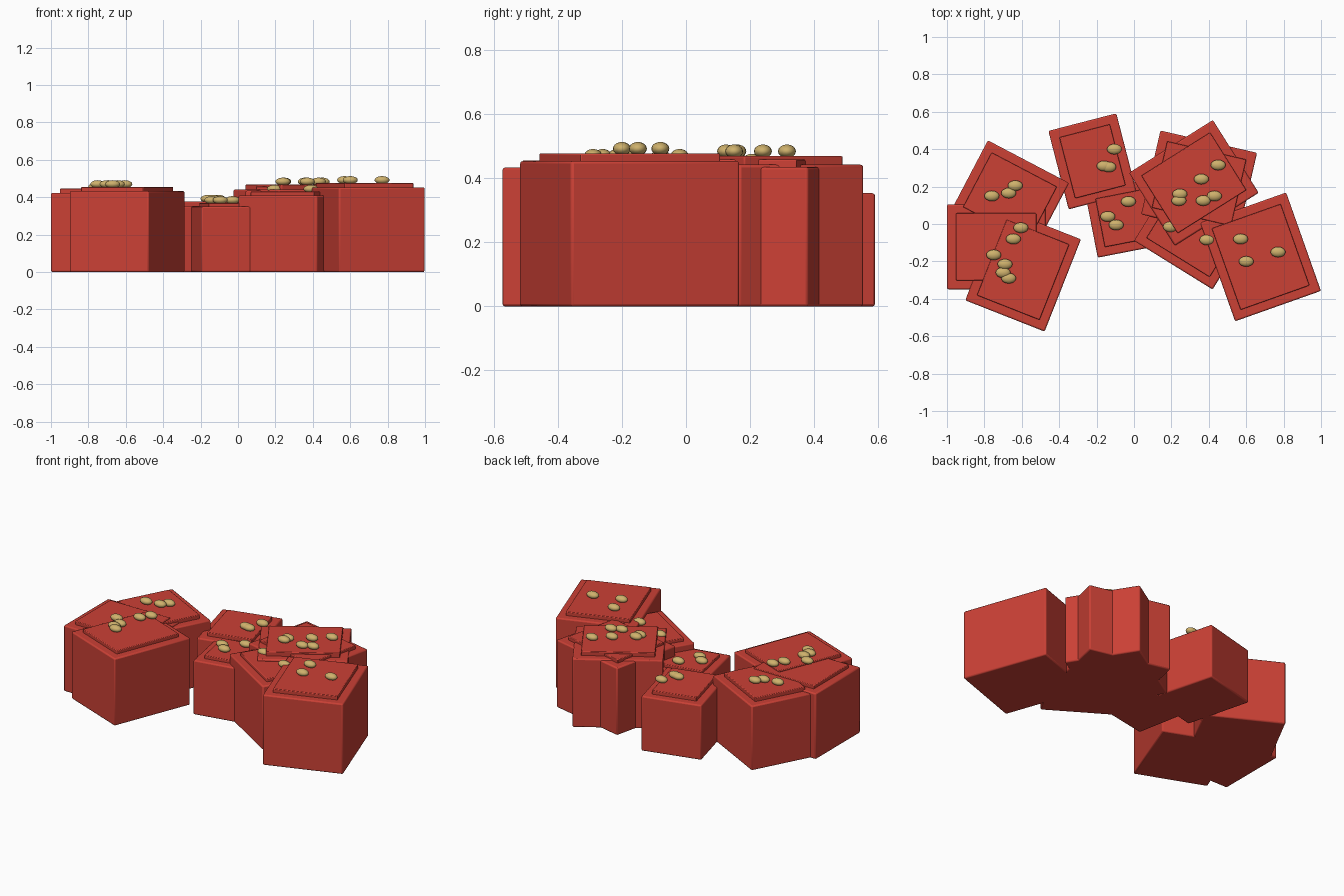
import bpy
from math import radians

cube = bpy.data.objects.get("Cube")
if cube:
    bpy.data.objects.remove(cube, do_unlink=True)


def make_material(name, colour):
    mat = bpy.data.materials.new(name)
    mat.use_nodes = True
    mat.diffuse_color = colour
    mat.node_tree.nodes["Principled BSDF"].inputs["Base Color"].default_value = colour
    return mat


red = make_material("brick red", (0.60, 0.052, 0.036, 1))
gold = make_material("pale gold", (0.62, 0.44, 0.15, 1))


def block(name, centre, size, angle, bottom, top, bevel):
    """Upright box with softened edges, turned about z."""
    bpy.ops.mesh.primitive_cube_add(size=1, location=(*centre, (bottom + top) / 2),
                                    rotation=(0, 0, radians(angle)))
    ob = bpy.context.object
    ob.name = name
    ob.scale = (*size, top - bottom)
    bpy.ops.object.transform_apply(location=False, rotation=False, scale=True)
    mod = ob.modifiers.new("soft edges", "BEVEL")
    mod.width = bevel
    mod.segments = 2
    ob.data.materials.append(red)
    bpy.ops.object.shade_smooth_by_angle(angle=radians(30))


def nugget(name, x, y, surface):
    """Small flattened nugget resting on a lid."""
    bpy.ops.mesh.primitive_uv_sphere_add(segments=16, ring_count=10, radius=1,
                                         location=(x, y, surface + 0.015))
    ob = bpy.context.object
    ob.name = name
    ob.scale = (0.040, 0.028, 0.021)
    bpy.ops.object.transform_apply(location=False, rotation=False, scale=True)
    ob.data.materials.append(gold)
    bpy.ops.object.shade_smooth()


# Each box: name, centre, size, turn, body top, lid top, nuggets on it
BOXES = [
    ("left_back", (-0.663, 0.145), (0.49, 0.425), -27.7, 0.415, 0.44,
     [(-0.76, 0.15), (-0.67, 0.165), (-0.635, 0.205)]),
    ("left_side", (-0.737, -0.122), (0.525, 0.455), 0, 0.424, 0.446, []),
    ("left_front", (-0.593, -0.245), (0.456, 0.53), -21.5, 0.433, 0.455,
     [(-0.605, -0.02), (-0.645, -0.08), (-0.75, -0.165),
      (-0.69, -0.215), (-0.70, -0.26), (-0.67, -0.29)]),
    ("middle_back", (-0.222, 0.335), (0.375, 0.433), 14.5, 0.353, 0.377,
     [(-0.105, 0.40), (-0.16, 0.31), (-0.135, 0.305)]),
    ("middle_front", (-0.027, 0.036), (0.41, 0.36), 11, 0.35, 0.37,
     [(-0.03, 0.12), (-0.14, 0.04), (-0.095, -0.005)]),
    ("right_inner", (0.323, -0.038), (0.494, 0.428), -31.8, 0.41, 0.43,
     [(0.195, -0.015), (0.39, -0.085)]),
    ("right_back", (0.348, 0.216), (0.53, 0.46), -13, 0.435, 0.458, []),
    ("right_top", (0.32, 0.22), (0.46, 0.53), -57.8 + 90 - 90, 0.442, 0.469,
     [(0.45, 0.315), (0.36, 0.24), (0.245, 0.16),
      (0.24, 0.125), (0.37, 0.125), (0.43, 0.15)]),
    ("right_front", (0.677, -0.176), (0.487, 0.558), 19.5, 0.453, 0.477,
     [(0.57, -0.08), (0.60, -0.20), (0.77, -0.15)]),
]

MARGIN = 0.096
for name, centre, size, angle, body_top, lid_top, spots in BOXES:
    block(name + "_body", centre, size, angle, 0, body_top, 0.008)
    lid = [s - MARGIN for s in size]
    block(name + "_lid", centre, lid, angle, body_top - 0.02, lid_top, 0.004)
    for i, (x, y) in enumerate(spots):
        nugget(f"{name}_nugget_{i + 1}", x, y, lid_top)
